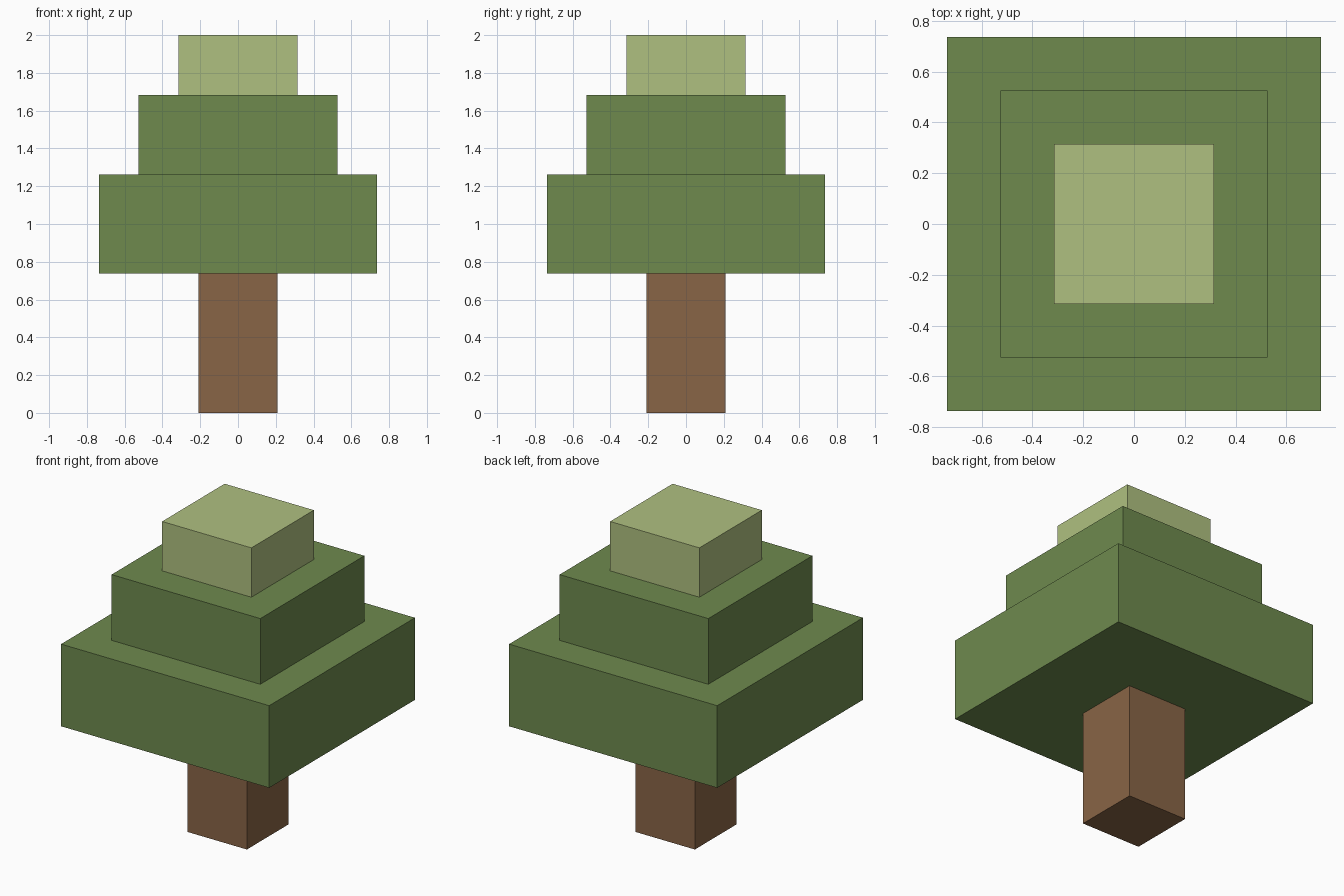
import bpy

cube = bpy.data.objects.get("Cube")
if cube:
    bpy.data.objects.remove(cube, do_unlink=True)


def make_material(name, rgb):
    mat = bpy.data.materials.new(name)
    mat.use_nodes = True
    mat.diffuse_color = (*rgb, 1)
    bsdf = next(n for n in mat.node_tree.nodes if n.type == 'BSDF_PRINCIPLED')
    bsdf.inputs["Base Color"].default_value = (*rgb, 1)
    return mat


def add_block(name, width, bottom, top, mat):
    """Square block centred on the trunk axis, between two heights."""
    bpy.ops.mesh.primitive_cube_add(size=1, location=(0, 0, (bottom + top) / 2))
    obj = bpy.context.object
    obj.name = obj.data.name = name
    obj.scale = (width, width, top - bottom)
    bpy.ops.object.transform_apply(location=False, rotation=False, scale=True)
    obj.data.materials.append(mat)
    return obj


bark = make_material("bark brown", (0.250, 0.130, 0.061))
leaf = make_material("leaf green", (0.156, 0.254, 0.076))
tip = make_material("light leaf green", (0.429, 0.527, 0.216))

# Trunk, then the three stacked foliage tiers
add_block("trunk", 0.42, 0.0, 0.737, bark)
add_block("lower_foliage", 1.474, 0.737, 1.263, leaf)
add_block("middle_foliage", 1.053, 1.263, 1.684, leaf)
add_block("top_foliage", 0.632, 1.684, 2.0, tip)
